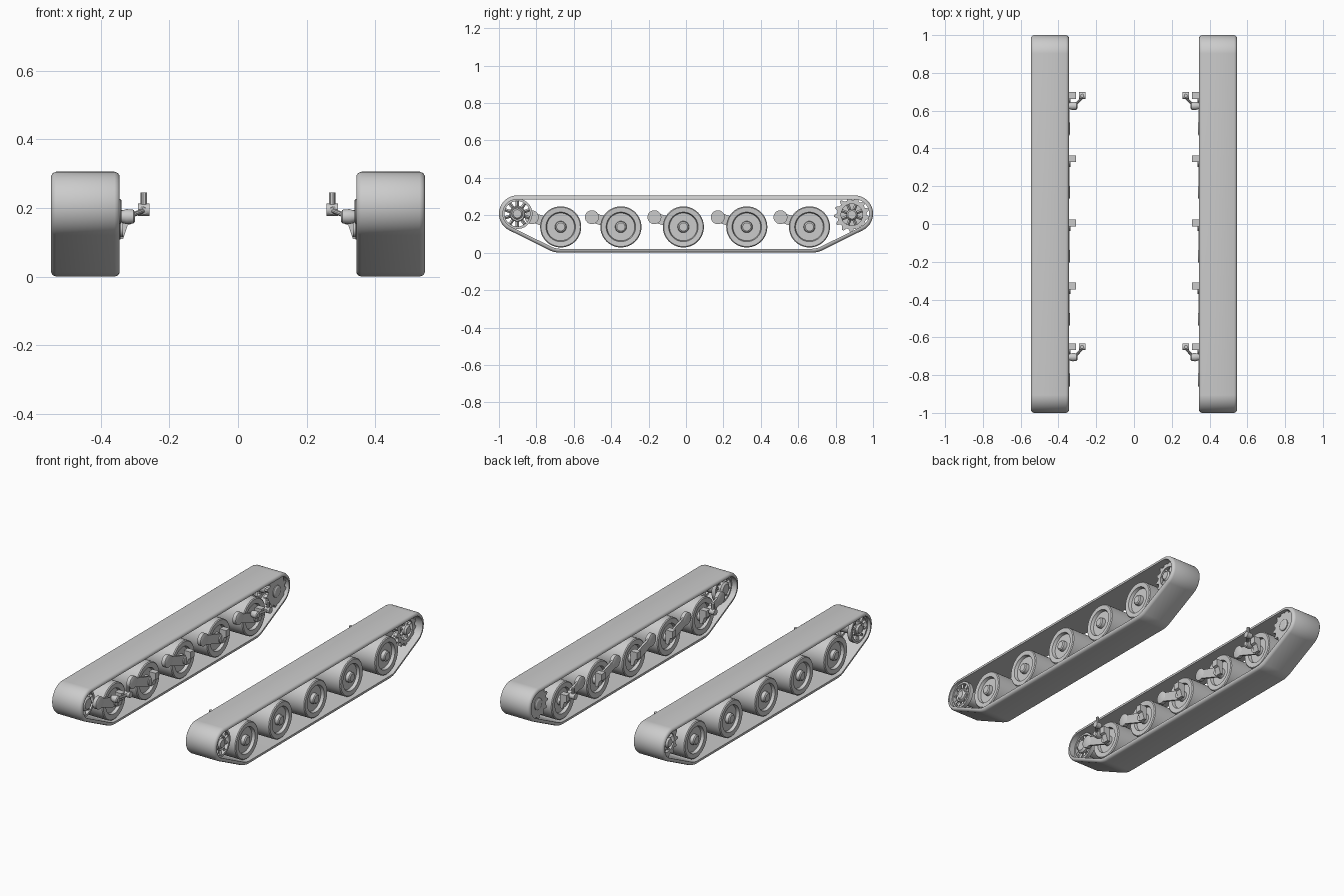
import bpy, bmesh, math
from mathutils import Vector

cube = bpy.data.objects.get("Cube")
if cube:
    bpy.data.objects.remove(cube, do_unlink=True)

GREY = (0.6, 0.6, 0.6, 1)
mat = bpy.data.materials.new("plain grey")
mat.use_nodes = True
mat.diffuse_color = GREY
mat.node_tree.nodes["Principled BSDF"].inputs["Base Color"].default_value = GREY


def finish(name, bm, angle=35):
    """Turn a bmesh on the +x side into a mirrored, smooth shaded object."""
    bmesh.ops.recalc_face_normals(bm, faces=bm.faces)
    mesh = bpy.data.meshes.new(name)
    bm.to_mesh(mesh)
    bm.free()
    mesh.materials.append(mat)
    mesh.shade_smooth()
    mesh.set_sharp_from_angle(angle=math.radians(angle))
    obj = bpy.data.objects.new(name, mesh)
    bpy.context.collection.objects.link(obj)
    mirror = obj.modifiers.new("Mirror", 'MIRROR')
    mirror.use_mirror_merge = False


def loft(bm, rings, closed=False):
    """Skin consecutive point loops; cap the ends unless closed."""
    loops = [[bm.verts.new(p) for p in ring] for ring in rings]
    n = len(loops[0])
    pairs = list(zip(loops, loops[1:])) + ([(loops[-1], loops[0])] if closed else [])
    for a, b in pairs:
        for i in range(n):
            j = (i + 1) % n
            bm.faces.new((a[i], a[j], b[j], b[i]))
    if not closed:
        bm.faces.new(loops[0])
        bm.faces.new(loops[-1])


def circle(x, r, y, z, n=40):
    turns = [math.tau * i / n for i in range(n)]
    return [(x, y + r * math.cos(t), z + r * math.sin(t)) for t in turns]


def lathe(bm, profile, y, z, closed=False, n=40):
    """Revolve (x, radius) points about an axis along x."""
    loft(bm, [circle(x, r, y, z, n) for x, r in profile], closed)


def tube(bm, a, b, r, n=4):
    """Straight bar between two points."""
    a, b = Vector(a), Vector(b)
    axis = (b - a).normalized()
    u = axis.orthogonal().normalized()
    v = axis.cross(u)
    turns = [math.tau * (i + 0.5) / n for i in range(n)]
    offs = [(u * math.cos(t) + v * math.sin(t)) * r for t in turns]
    loft(bm, [[a + o for o in offs], [b + o for o in offs]])


def spokes(bm, x, y, z, r0, r1, count, thick):
    for i in range(count):
        t = math.tau * (i + 0.5) / count
        c, s = math.cos(t), math.sin(t)
        tube(bm, (x, y + r0 * c, z + r0 * s), (x, y + r1 * c, z + r1 * s), thick)


def hull(x, inset, circles, n=144):
    """Outline of a belt stretched around circles, in the plane x."""
    pts = []
    for i in range(n):
        c, s = math.cos(math.tau * i / n), math.sin(math.tau * i / n)
        y, z, r = max(circles, key=lambda k: k[0] * c + k[1] * s + k[2])
        pts.append((x, y + (r - inset) * c, z + (r - inset) * s))
    return pts


# Track belts
PULLEYS = [(-0.902, 0.208, 0.098), (0.902, 0.208, 0.098),
           (-0.67, 0.14, 0.14), (0.67, 0.14, 0.14)]
section = [(0.36, 0), (0.35, 0.004), (0.345, 0.012), (0.345, 0.021),
           (0.545, 0.021), (0.545, 0.012), (0.54, 0.004), (0.53, 0)]
bm = bmesh.new()
loft(bm, [hull(x, inset, PULLEYS) for x, inset in section], closed=True)
finish("track_belt", bm, 50)

# Road wheels with swing arms and brackets
WHEEL_Z, PIVOT_Z = 0.138, 0.19
wheel = [(0.36, 0.022), (0.36, 0.028), (0.375, 0.03), (0.375, 0.072),
         (0.357, 0.076), (0.354, 0.105), (0.359, 0.11), (0.525, 0.11),
         (0.53, 0.105), (0.528, 0.079), (0.51, 0.074), (0.51, 0.031),
         (0.53, 0.029), (0.535, 0.022)]
bracket = [(0.352, 0.195), (0.308, 0.195), (0.308, 0.155),
           (0.322, 0.15), (0.335, 0.11), (0.352, 0.11)]
for i, y in enumerate((-0.67, -0.348, -0.014, 0.325, 0.66)):
    bm = bmesh.new()
    lathe(bm, wheel, y, WHEEL_Z)
    finish(f"road_wheel_{i + 1}", bm)

    bm = bmesh.new()
    pivot_y = y - 0.155
    ends = [(pivot_y, PIVOT_Z, 0.025), (y, WHEEL_Z, 0.03)]
    loft(bm, [hull(x, 0, ends, 48) for x in (0.342, 0.354)])
    lathe(bm, [(0.34, 0.032), (0.343, 0.037), (0.365, 0.037)], pivot_y, PIVOT_Z)
    lathe(bm, [(0.335, 0.022), (0.365, 0.022)], y, WHEEL_Z)
    finish(f"swing_arm_{i + 1}", bm)

    bm = bmesh.new()
    loft(bm, [[(x, y + side, z) for x, z in bracket] for side in (0.002, 0.038)])
    finish(f"arm_bracket_{i + 1}", bm)

    # Damper linkage on the end wheels only
    if i in (0, 4):
        bm = bmesh.new()
        lathe(bm, [(0.3, 0.014), (0.305, 0.02), (0.325, 0.022), (0.345, 0.016)],
              y - 0.035, 0.175, n=20)
        tube(bm, (0.312, y - 0.03, 0.178), (0.278, y + 0.005, 0.192), 0.007, 10)
        tube(bm, (0.278, y + 0.005, 0.192), (0.275, y + 0.02, 0.195), 0.012, 10)
        tube(bm, (0.258, y + 0.02, 0.195), (0.292, y + 0.02, 0.195), 0.018, 16)
        tube(bm, (0.275, y + 0.02, 0.2), (0.275, y + 0.02, 0.245), 0.01, 10)
        finish(f"damper_link_{i + 1}", bm)

# Spoked front idler
IY, IZ = -0.902, 0.208
bm = bmesh.new()
for x in (0.38, 0.5):
    lathe(bm, [(x, 0.081), (x + 0.025, 0.081), (x + 0.025, 0.068), (x, 0.068)],
          IY, IZ, closed=True)
    spokes(bm, x + 0.012, IY, IZ, 0.035, 0.072, 10, 0.009)
lathe(bm, [(0.365, 0.022), (0.365, 0.03), (0.375, 0.042), (0.52, 0.042),
           (0.525, 0.038), (0.52, 0.03), (0.53, 0.022)], IY, IZ)
finish("front_idler", bm)

# Toothed rear sprocket
SY, SZ, TEETH = 0.887, 0.203, 13


def gear(x):
    """Outline of a toothed wheel."""
    pts = []
    for i in range(TEETH):
        for step, r in ((0, 0.078), (0.3, 0.08), (0.55, 0.096), (0.75, 0.096)):
            t = math.tau * (i + step) / TEETH
            pts.append((x, SY + r * math.cos(t), SZ + r * math.sin(t)))
    return pts


bm = bmesh.new()
loft(bm, [gear(0.365), gear(0.385)])
inner = [circle(x, 0.058, SY, SZ, TEETH * 4) for x in (0.5, 0.48)]
loft(bm, [gear(0.48), gear(0.5)] + inner, closed=True)
spokes(bm, 0.488, SY, SZ, 0.02, 0.064, 8, 0.009)
lathe(bm, [(0.355, 0.025), (0.36, 0.035), (0.37, 0.035)], SY, SZ)
lathe(bm, [(0.38, 0.03), (0.505, 0.03), (0.515, 0.022)], SY, SZ)
finish("rear_sprocket", bm, 25)
